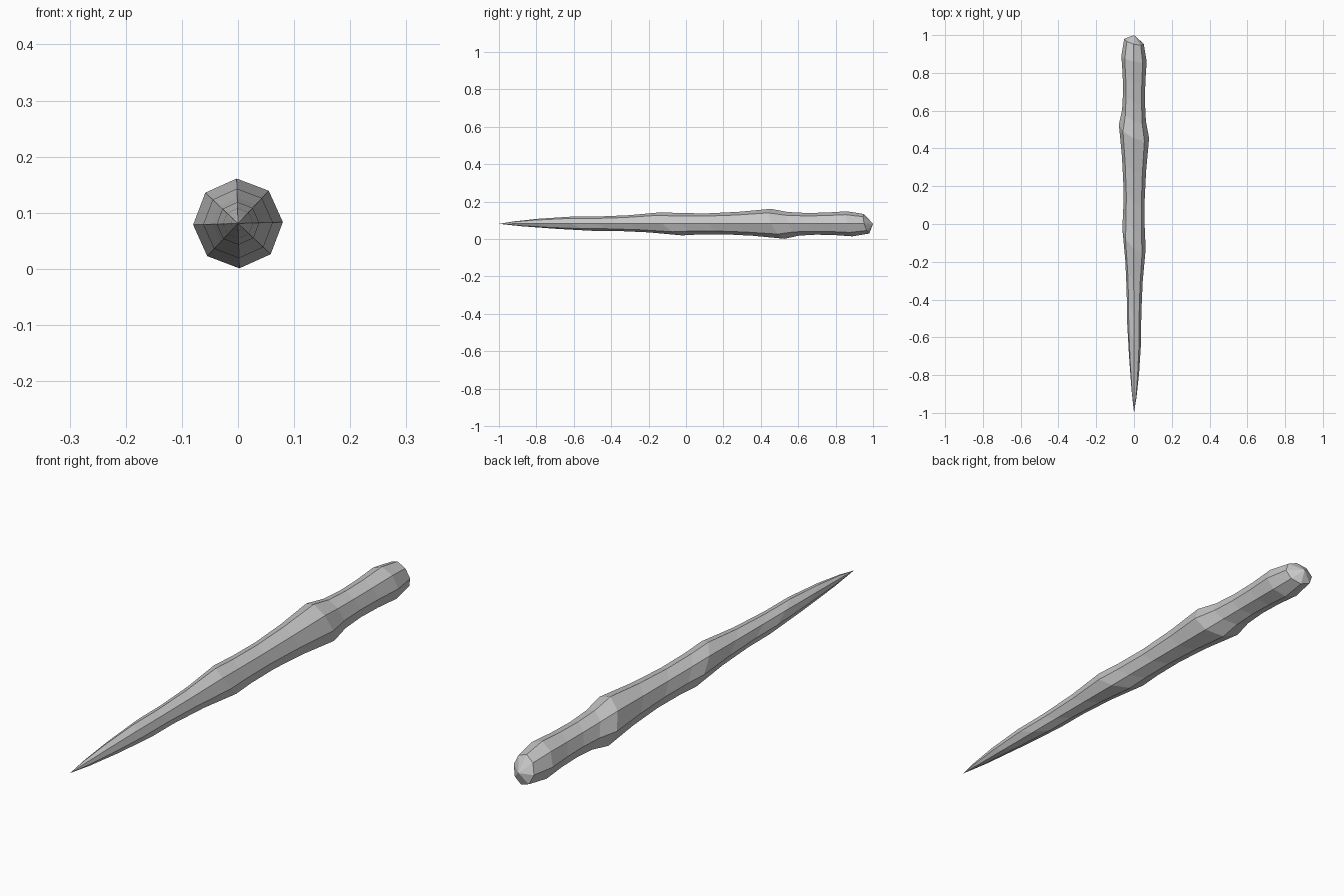
import bpy, bmesh, math

cube = bpy.data.objects.get("Cube")
if cube:
    bpy.data.objects.remove(cube, do_unlink=True)

# Single pale grey material
grey = bpy.data.materials.new("pale_grey")
grey.use_nodes = True
COLOUR = (0.57, 0.57, 0.57, 1)
grey.diffuse_color = COLOUR
grey.node_tree.nodes["Principled BSDF"].inputs["Base Color"].default_value = COLOUR

SIDES = 8
AXIS_Z = 0.081
# Rings along the shaft: (y, radius, slant of the ring plane)
RINGS = [
    (-0.90, 0.013, 0.02), (-0.74, 0.027, 0.05), (-0.555, 0.038, 0.065),
    (-0.42, 0.0385, 0.06), (-0.25, 0.046, 0.055), (-0.075, 0.062, 0.055),
    (0.02, 0.057, 0.05), (0.16, 0.056, 0.045), (0.32, 0.064, 0.04),
    (0.49, 0.080, 0.036), (0.575, 0.063, 0.03), (0.67, 0.058, 0.025),
    (0.77, 0.060, 0.02), (0.875, 0.067, 0.015), (0.966, 0.052, 0.014),
]


def ring_points(y, radius, slant):
    """Octagon around the shaft, leaning forward on the upper +x side."""
    pts = []
    for i in range(SIDES):
        a = 2 * math.pi * i / SIDES
        c, s = math.cos(a), math.sin(a)
        turn = a + 0.03
        pts.append((radius * math.cos(turn), y - slant * (c + s),
                    AXIS_Z + radius * math.sin(turn)))
    return pts


# Tapered shaft with swollen knuckles, pointed at the front
bm = bmesh.new()
loops = [[bm.verts.new(p) for p in ring_points(*r)] for r in RINGS]
tip = bm.verts.new((0, -1.0, AXIS_Z))
butt = bm.verts.new((0, 1.0, AXIS_Z))
for i in range(SIDES):
    j = (i + 1) % SIDES
    bm.faces.new((tip, loops[0][i], loops[0][j]))
    for a, b in zip(loops, loops[1:]):
        bm.faces.new((a[i], b[i], b[j], a[j]))
    bm.faces.new((butt, loops[-1][j], loops[-1][i]))
bmesh.ops.recalc_face_normals(bm, faces=bm.faces)

mesh = bpy.data.meshes.new("spike_shaft")
bm.to_mesh(mesh)
bm.free()
mesh.materials.append(grey)
shaft = bpy.data.objects.new("spike_shaft", mesh)
bpy.context.scene.collection.objects.link(shaft)
